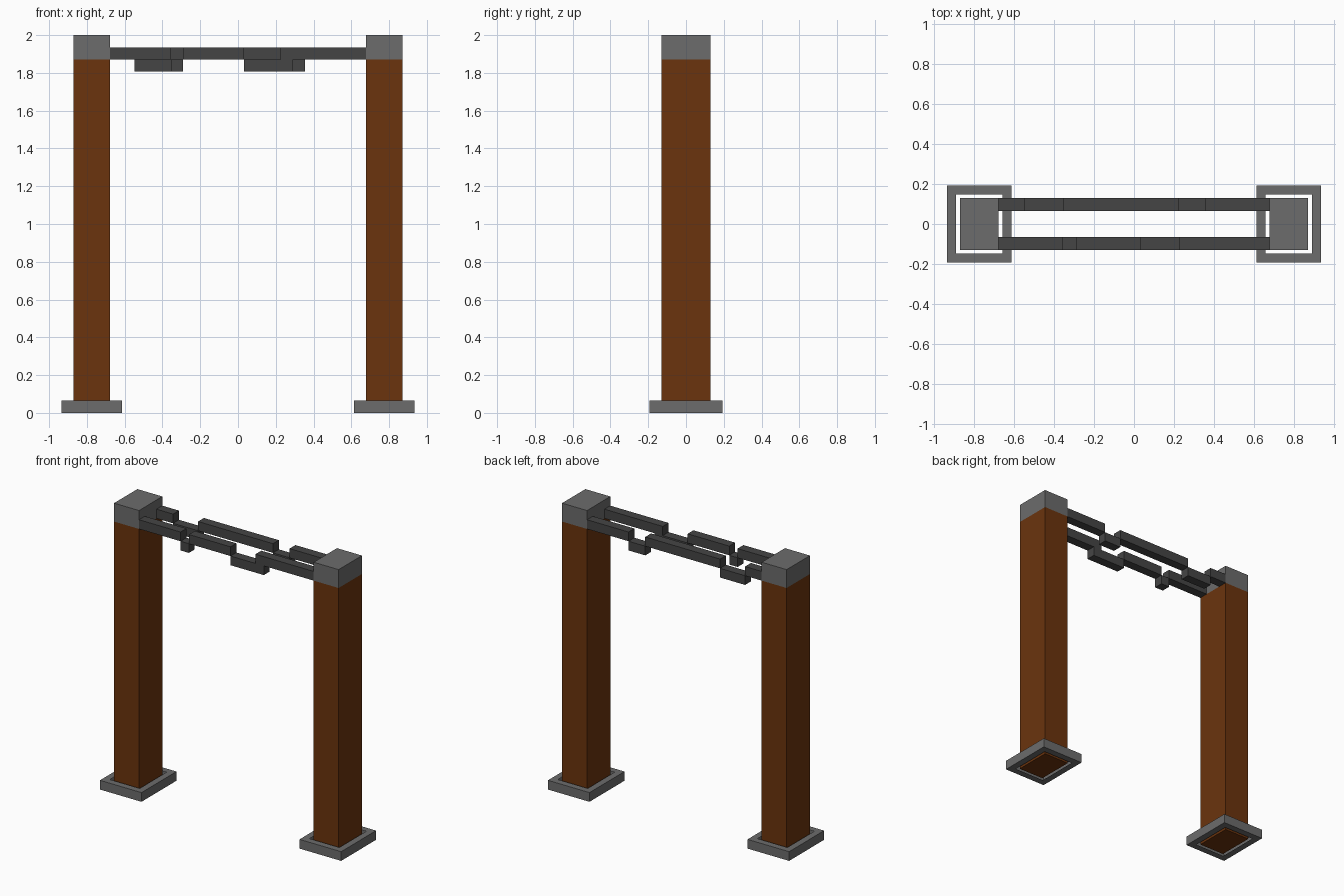
import bpy
import bmesh
from mathutils import Vector

cube = bpy.data.objects.get("Cube")
if cube:
    bpy.data.objects.remove(cube, do_unlink=True)

U = 2 / 31  # block size: the whole model is 31 blocks tall


def material(name, rgb):
    mat = bpy.data.materials.new(name)
    mat.use_nodes = True
    color = (*rgb, 1)
    mat.diffuse_color = color
    mat.node_tree.nodes["Principled BSDF"].inputs["Base Color"].default_value = color
    return mat


stone = material("grey stone", (0.15, 0.15, 0.15))
wood = material("brown wood", (0.147, 0.034, 0.004))
iron = material("dark iron", (0.06, 0.06, 0.06))


def box(name, low, high, mat, sleeve=False):
    """Box between two corners given in blocks; a sleeve is open through z."""
    low, high = Vector(low) * U, Vector(high) * U
    size, centre = high - low, (low + high) / 2
    bm = bmesh.new()
    bmesh.ops.create_cube(bm, size=1)
    for v in bm.verts:
        v.co = Vector(a * b for a, b in zip(v.co, size)) + centre
    if sleeve:
        bm.normal_update()
        ends = [f for f in bm.faces if abs(f.normal.z) > 0.9]
        bmesh.ops.inset_individual(bm, faces=ends, thickness=U)
        bmesh.ops.delete(bm, geom=ends, context="FACES")
    mesh = bpy.data.meshes.new(name)
    bm.to_mesh(mesh)
    bm.free()
    mesh.materials.append(mat)
    obj = bpy.data.objects.new(name, mesh)
    bpy.context.collection.objects.link(obj)
    return obj


# Posts with a collar at the foot and a cap on top
for side, x in (("left", 12), ("right", -12)):
    box(side + "_base", (x - 2.5, -3, 0), (x + 2.5, 3, 1), stone, sleeve=True)
    box(side + "_post", (x - 1.5, -2, 0), (x + 1.5, 2, 29), wood)
    box(side + "_cap", (x - 1.5, -2, 29), (x + 1.5, 2, 31), stone)

# Hanging chains: upper links on level 29, sagging links one block lower
chains = {
    "front": (-2, [(-10.5, -5.5, 29), (-5.5, -4.5, 28), (-4.5, 0.5, 29),
                   (0.5, 4.5, 28), (3.5, 10.5, 29)]),
    "back": (1, [(-10.5, -8.5, 29), (-8.5, -5.5, 28), (-5.5, 3.5, 29),
                 (3.5, 5.5, 28), (5.5, 10.5, 29)]),
}
for row, (y, links) in chains.items():
    for i, (start, end, z) in enumerate(links, 1):
        box(f"{row}_chain_link_{i}", (start, y, z), (end, y + 1, z + 1), iron)
